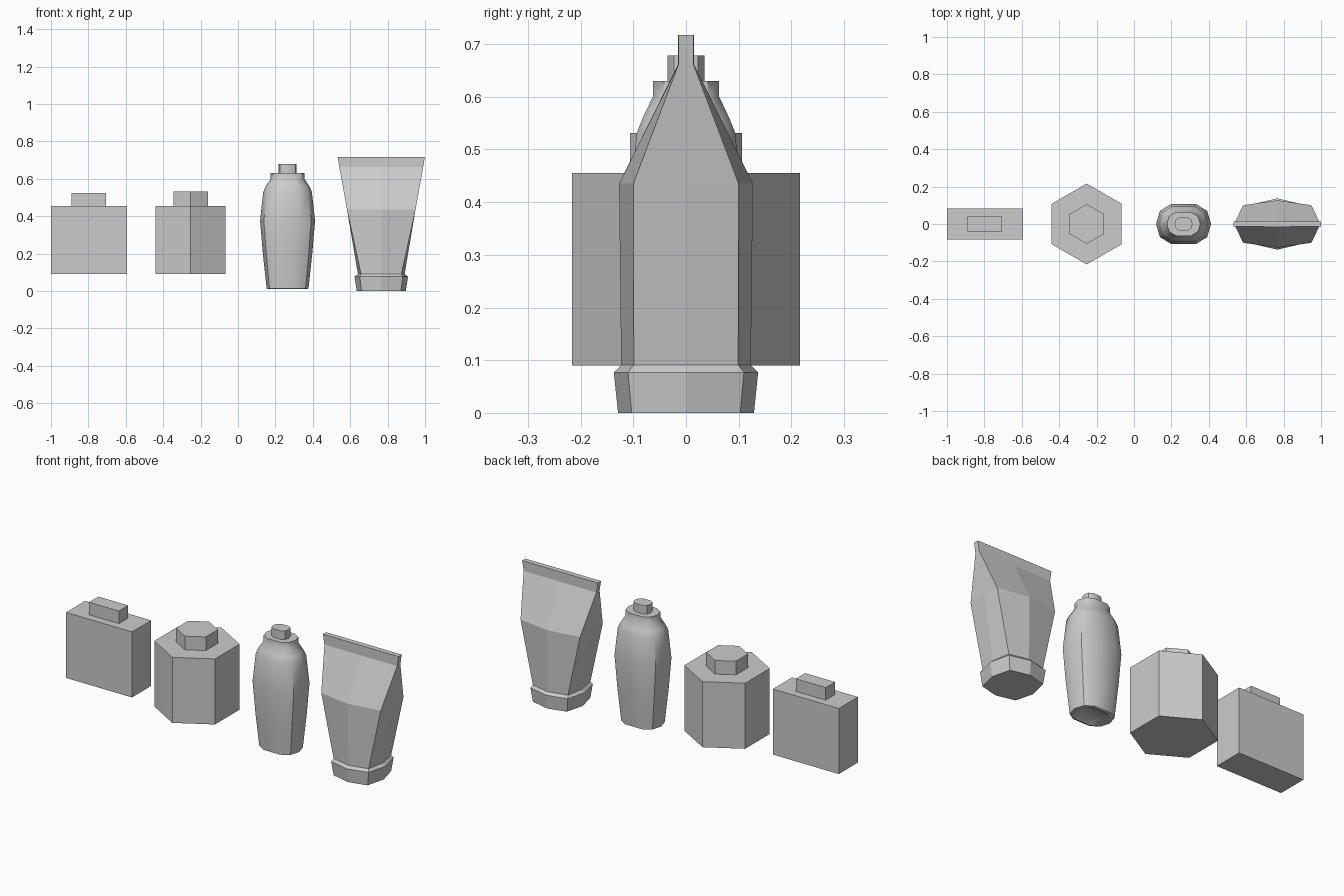
import bpy, bmesh, math

if "Cube" in bpy.data.objects:
    bpy.data.objects.remove(bpy.data.objects["Cube"])


def loft(name, cx, rings, smooth=None):
    """Skin a stack of rings (lists of x, y, z) with equal point counts and cap both ends."""
    bm = bmesh.new()
    loops = [[bm.verts.new((x + cx, y, z)) for x, y, z in ring] for ring in rings]
    n = len(loops[0])
    for a, b in zip(loops, loops[1:]):
        for i in range(n):
            j = (i + 1) % n
            bm.faces.new((a[i], a[j], b[j], b[i]))
    bm.faces.new(loops[0][::-1])
    bm.faces.new(loops[-1])
    bmesh.ops.recalc_face_normals(bm, faces=bm.faces[:])
    me = bpy.data.meshes.new(name)
    bm.to_mesh(me)
    bm.free()
    ob = bpy.data.objects.new(name, me)
    bpy.context.collection.objects.link(ob)
    if smooth:
        bpy.ops.object.select_all(action='DESELECT')
        ob.select_set(True)
        bpy.context.view_layer.objects.active = ob
        bpy.ops.object.shade_smooth_by_angle(angle=math.radians(smooth))
    return ob


def prism(name, cx, outline, z0, z1):
    return loft(name, cx, [[(x, y, z) for x, y in outline] for z in (z0, z1)])


def rect(w, d):
    return [(-w, -d), (w, -d), (w, d), (-w, d)]


def hexagon(r):
    return [(r * math.sin(k * math.pi / 3), -r * math.cos(k * math.pi / 3)) for k in range(6)]


# Rectangular flask
prism("square_bottle", -0.797, rect(0.203, 0.084), 0.09, 0.455)
prism("square_bottle_cap", -0.797, rect(0.092, 0.041), 0.455, 0.525)

# Hexagonal jar
prism("hexagon_bottle", -0.253, hexagon(0.216), 0.09, 0.455)
prism("hexagon_bottle_cap", -0.253, hexagon(0.106), 0.455, 0.531)

# Oval bottle: ten-sided section scaled up a profile, with a dished base
quarter = [(1, 0), (0.86, 0.66), (0.46, 1)]
section = quarter + [(-x, y) for x, y in quarter[::-1]]
section += [(x, -y) for x, y in section[-2:0:-1]]
profile = [(0.06, 0.045, 0.025), (0.098, 0.07, 0.01), (0.112, 0.082, 0.014),
           (0.132, 0.097, 0.2), (0.147, 0.106, 0.375), (0.13, 0.094, 0.53),
           (0.117, 0.082, 0.56), (0.09, 0.063, 0.6), (0.09, 0.063, 0.63),
           (0.048, 0.035, 0.63), (0.048, 0.035, 0.678)]
loft("oval_bottle", 0.265,
     [[(x * w, y * d, z) for x, y in section] for w, d, z in profile], smooth=40)


# Squeeze tube: octagonal rings that flatten into a crimped end
def tube_ring(side, cx, cy, mid, z):
    return [(side, 0, z), (cx, cy, z), (0, mid, z), (-cx, cy, z),
            (-side, 0, z), (-cx, -cy, z), (0, -mid, z), (cx, -cy, z)]


loft("tube_cap", 0.766, [tube_ring(0.131, 0.105, 0.103, 0.129, 0),
                         tube_ring(0.143, 0.115, 0.11, 0.137, 0.077),
                         tube_ring(0.125, 0.108, 0.099, 0.123, 0.091)])
loft("tube_body", 0.766, [tube_ring(0.125, 0.108, 0.099, 0.123, 0.091),
                          tube_ring(0.183, 0.183, 0.1, 0.127, 0.435),
                          tube_ring(0.224, 0.224, 0.014, 0.015, 0.662),
                          tube_ring(0.233, 0.233, 0.014, 0.015, 0.717)])
